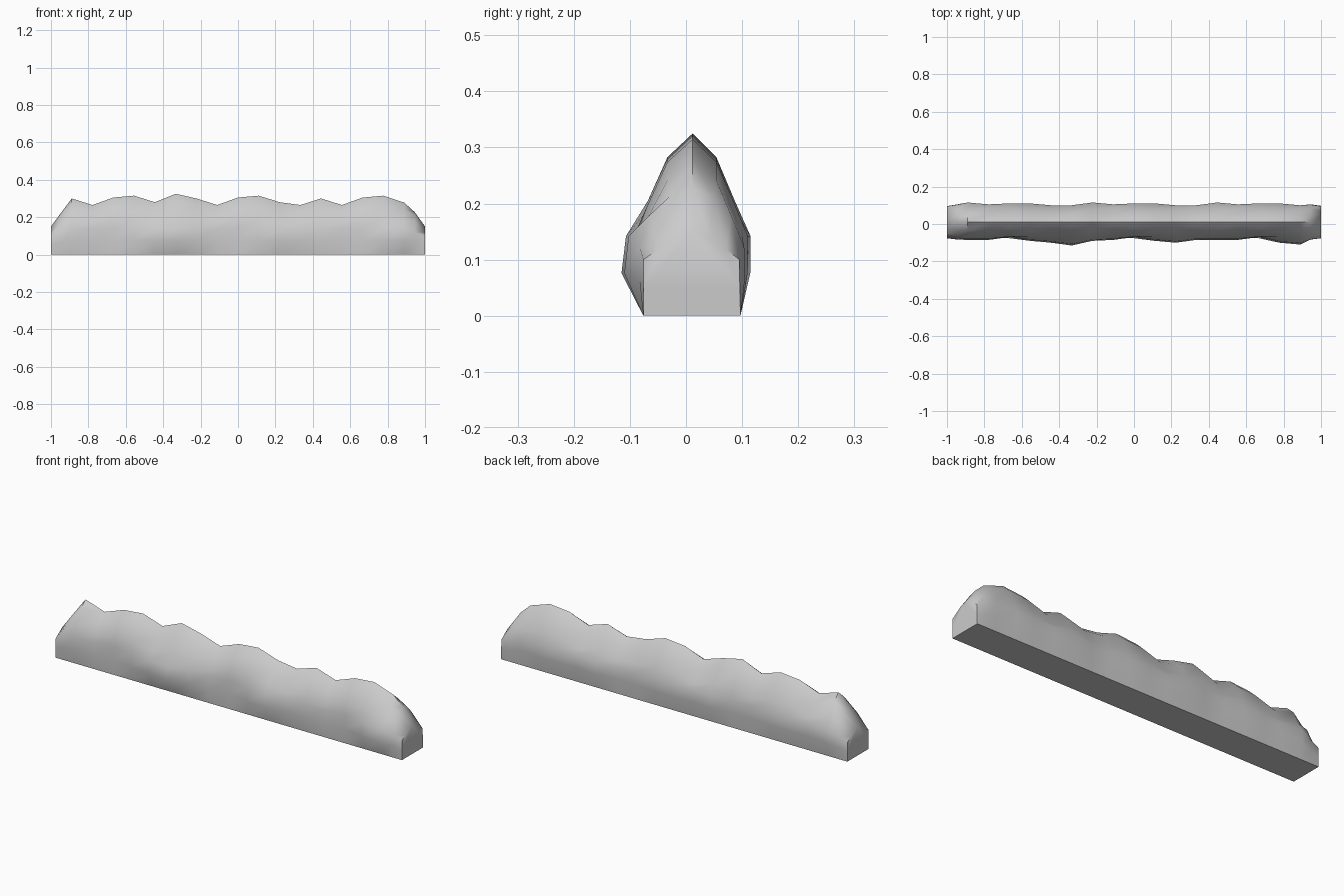
import bpy, bmesh, math

if "Cube" in bpy.data.objects:
    bpy.data.objects.remove(bpy.data.objects["Cube"])

# Per-station measurements along x: ridge height, front bulge, back bulge
ridge = [.30, .265, .305, .315, .28, .325, .30, .265, .305, .315,
         .28, .265, .30, .265, .305, .315, .278]
front = [.085, .085, .07, .09, .10, .115, .09, .085, .07, .09,
         .10, .085, .085, .085, .07, .10, .11]
back = [.115, .105, .11, .11, .10, .10]   # repeats along the wall
MID = 0.012


def section(x, top, f, b):
    """Closed outline of the mound from front foot over the ridge to back foot."""
    return [(x, -.076, 0), (x, -f, .076), (x, -f * .93, .142),
            (x, -.068, top * .63), (x, -.033, top * .87), (x, MID, top),
            (x, .054, top * .87), (x, .087, top * .63),
            (x, b, .142), (x, b, .078), (x, .097, 0)]


def end_section(x):
    """Low flat end with a slight peak."""
    return [(x, -.076, 0), (x, -.076, .05), (x, -.076, .10),
            (x, -.05, .118), (x, -.02, .138), (x, MID, .15),
            (x, .043, .138), (x, .072, .118),
            (x, .095, .10), (x, .096, .05), (x, .097, 0)]


def shoulder_section(x, top):
    """Halfway slope between the end and the full mound."""
    return [(x, -.076, 0), (x, -.083, .065), (x, -.082, .12),
            (x, -.064, .18), (x, -.03, top - .015), (x, MID, top),
            (x, .05, top - .015), (x, .08, .18),
            (x, .104, .12), (x, .105, .065), (x, .097, 0)]


# Snow-like bank: loft through all sections
rows = [end_section(-1), shoulder_section(-.945, .225)]
for i, (t, f) in enumerate(zip(ridge, front)):
    rows.append(section(-1 + (i + 1) / 9, t, f, back[i % 6]))
rows += [shoulder_section(.945, .227), end_section(1)]

bm = bmesh.new()
rings = [[bm.verts.new(p) for p in r] for r in rows]
n = len(rings[0])
for a, b in zip(rings, rings[1:]):
    for j in range(n):
        k = (j + 1) % n
        bm.faces.new((a[j], b[j], b[k], a[k]))
bm.faces.new(rings[0])
bm.faces.new(rings[-1][::-1])
bmesh.ops.recalc_face_normals(bm, faces=bm.faces)

mesh = bpy.data.meshes.new("mound_bank")
bm.to_mesh(mesh)
bm.free()
bank = bpy.data.objects.new("mound_bank", mesh)
bpy.context.collection.objects.link(bank)
bpy.context.view_layer.objects.active = bank
bank.select_set(True)
bpy.ops.object.shade_smooth_by_angle(angle=math.radians(50))
